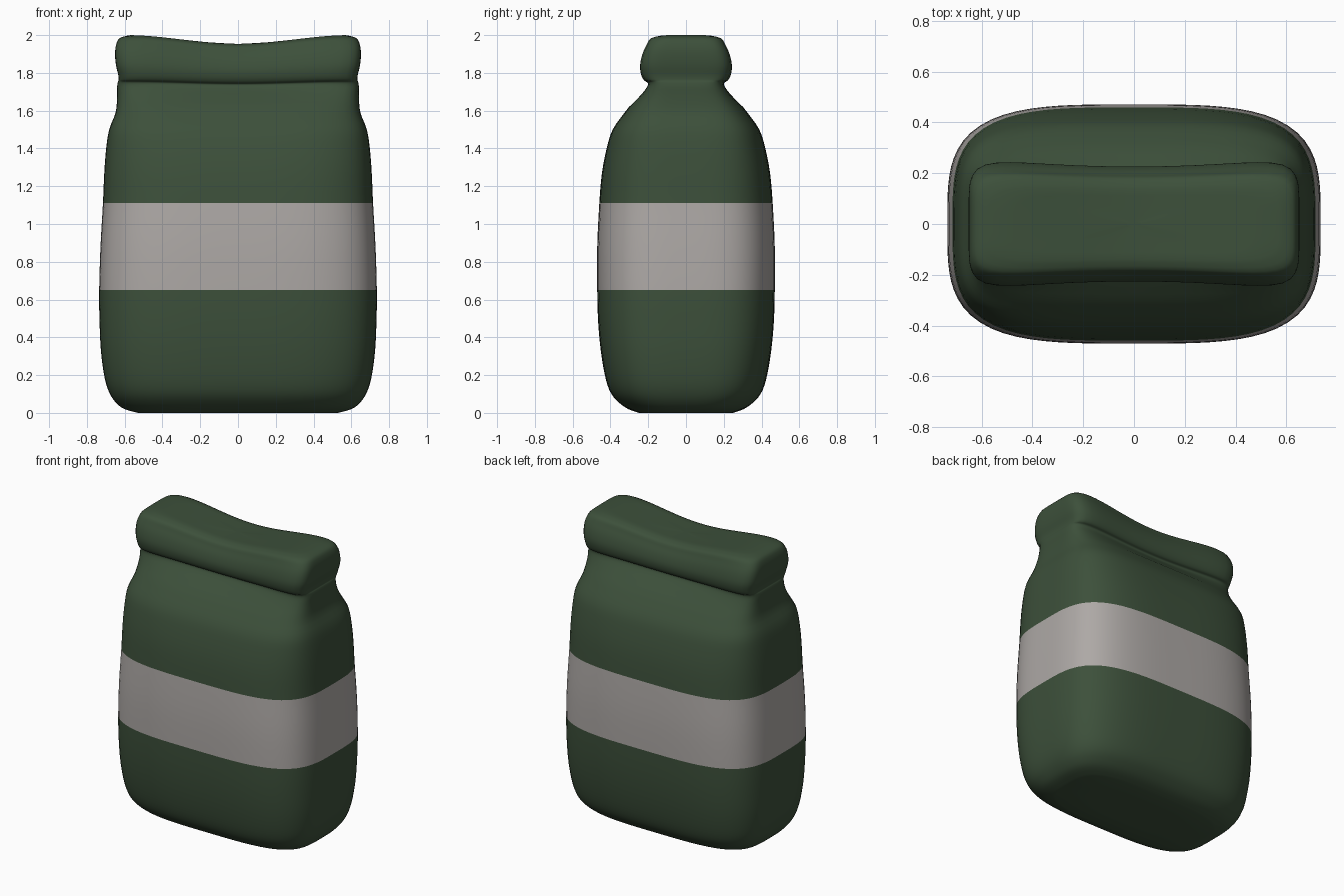
import bpy, bmesh, math

if "Cube" in bpy.data.objects:
    bpy.data.objects.remove(bpy.data.objects["Cube"])

SEG = 96
SUB = 3


def material(name, rgb):
    m = bpy.data.materials.new(name)
    m.diffuse_color = (*rgb, 1)
    m.use_nodes = True
    m.node_tree.nodes["Principled BSDF"].inputs["Base Color"].default_value = m.diffuse_color
    return m


green = material("dark green paper", (0.046, 0.08, 0.043))
grey = material("light grey label", (0.42, 0.395, 0.38))

# Cross-sections up the bag: height, half width, half depth, squareness
PROFILE = [
    (0.00, 0.53, 0.25, 3.6), (0.02, 0.60, 0.305, 3.6), (0.05, 0.642, 0.35, 3.6),
    (0.10, 0.678, 0.395, 3.6), (0.18, 0.705, 0.425, 3.6), (0.32, 0.725, 0.45, 3.6),
    (0.48, 0.733, 0.465, 3.6), (0.65, 0.735, 0.47, 3.6), (0.88, 0.728, 0.47, 3.6),
    (1.11, 0.715, 0.459, 3.6), (1.27, 0.708, 0.445, 3.7), (1.40, 0.698, 0.42, 3.9),
    (1.50, 0.682, 0.388, 4.2), (1.59, 0.648, 0.325, 4.6), (1.67, 0.64, 0.262, 5),
    (1.725, 0.64, 0.222, 6), (1.752, 0.636, 0.216, 7), (1.762, 0.632, 0.238, 7),
    (1.79, 0.634, 0.254, 7), (1.84, 0.646, 0.26, 7), (1.90, 0.651, 0.247, 7),
    (1.95, 0.645, 0.224, 7), (1.985, 0.625, 0.205, 6), (2.00, 0.57, 0.16, 5),
]


def spline(a, b, c, d, t):
    return [0.5 * (2 * q + (r - p) * t + (2 * p - 5 * q + 4 * r - s) * t * t
                   + (3 * q - p - 3 * r + s) * t ** 3) for p, q, r, s in zip(a, b, c, d)]


def clamp(v):
    return max(0.0, min(1.0, v))


def shape(x, y, z):
    """Pinch the rolled top in the middle and let its top edge sag."""
    y *= 1 - 0.13 * clamp((z - 1.62) / 0.13) * (1 - clamp(abs(x) / 0.6) ** 2)
    sag = math.cos(math.pi / 2 * clamp(abs(x) / 0.6)) ** 2
    z -= sag * (0.012 * clamp((z - 1.68) / 0.07) + 0.034 * clamp((z - 1.77) / 0.2))
    return x, y, z


# Smooth list of rings
rings = []
last = len(PROFILE) - 1
for i in range(last):
    for k in range(SUB):
        rings.append(spline(PROFILE[max(i - 1, 0)], PROFILE[i], PROFILE[i + 1],
                            PROFILE[min(i + 2, last)], k / SUB))
rings.append(list(PROFILE[last]))
# Closing rings for the bottom and top
z0, hx0, hy0, n0 = rings[0]
z1, hx1, hy1, n1 = rings[-1]
rings = [[0, hx0 * f, hy0 * f, n0] for f in (0.05, 0.5)] + rings
rings += [[2.0, hx1 * f, hy1 * f, n1] for f in (0.8, 0.55, 0.3, 0.05)]

# Bag body with rolled top and label band
bm = bmesh.new()
loops = []
for z, hx, hy, n in rings:
    loop = []
    for j in range(SEG):
        a = 2 * math.pi * j / SEG
        c, s = math.cos(a), math.sin(a)
        r = (abs(c) ** n + abs(s) ** n) ** (-1 / n)
        loop.append(bm.verts.new(shape(hx * r * c, hy * r * s, z)))
    loops.append(loop)
for (ra, la), (rb, lb) in zip(zip(rings, loops), zip(rings[1:], loops[1:])):
    mid = (ra[0] + rb[0]) / 2
    for j in range(SEG):
        k = (j + 1) % SEG
        f = bm.faces.new((la[j], la[k], lb[k], lb[j]))
        f.material_index = 1 if 0.65 < mid < 1.11 else 0
        f.smooth = True
bm.faces.new(loops[0][::-1])
bm.faces.new(loops[-1])
me = bpy.data.meshes.new("paper_bag")
bm.to_mesh(me)
bm.free()
me.materials.append(green)
me.materials.append(grey)
bag = bpy.data.objects.new("paper_bag", me)
bpy.context.collection.objects.link(bag)
